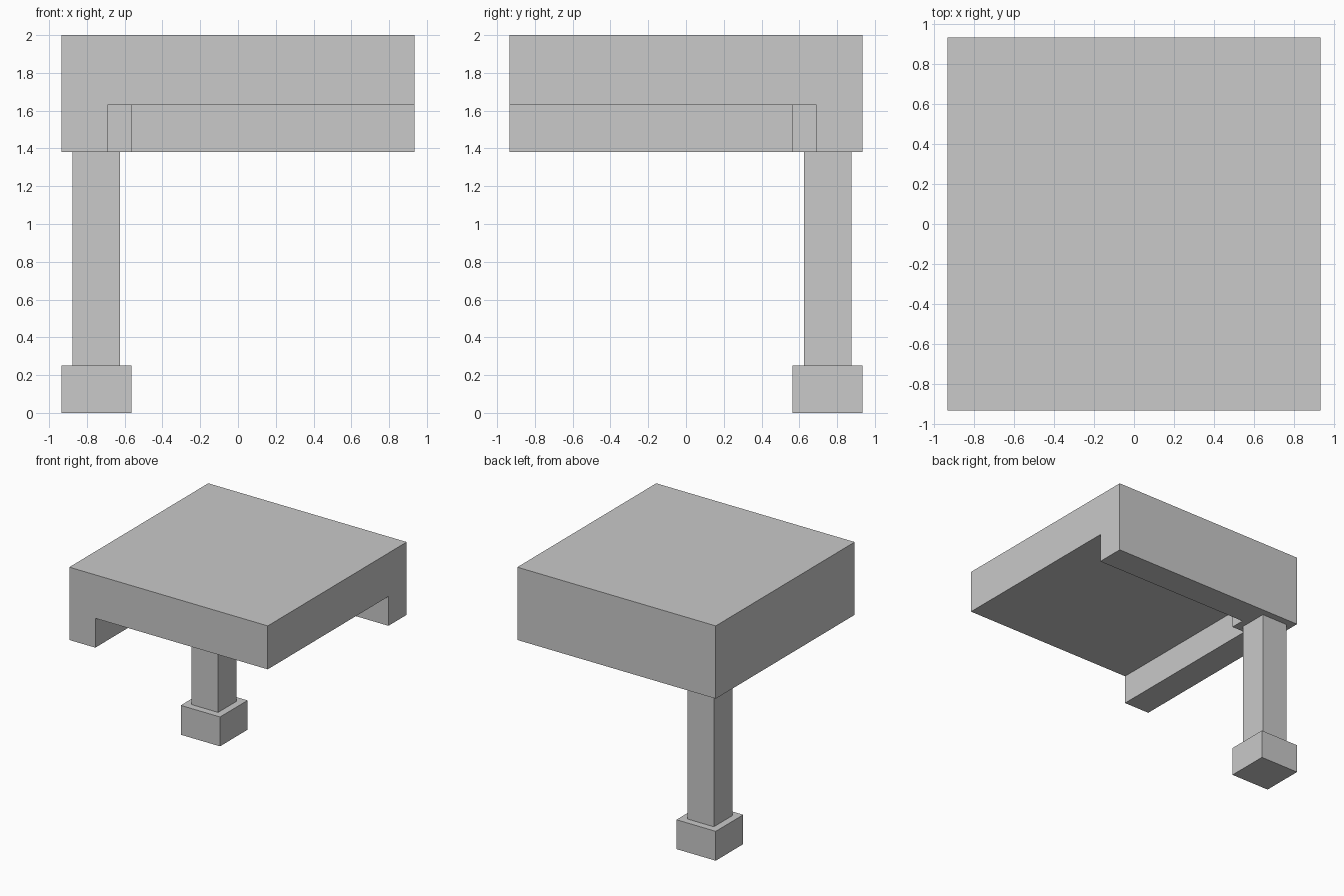
import bpy
import bmesh

cube = bpy.data.objects.get("Cube")
if cube:
    bpy.data.objects.remove(cube, do_unlink=True)

# Single plain grey
grey = bpy.data.materials.new("plain_grey")
grey.use_nodes = True
colour = (0.585, 0.585, 0.585, 1)
grey.diffuse_color = colour
grey.node_tree.nodes["Principled BSDF"].inputs["Base Color"].default_value = colour


def prism(name, outline, bottom, top):
    """Extrude a flat counter-clockwise outline from bottom to top."""
    bm = bmesh.new()
    face = bm.faces.new([bm.verts.new((x, y, bottom)) for x, y in outline])
    result = bmesh.ops.extrude_face_region(bm, geom=[face])
    raised = [v for v in result["geom"] if isinstance(v, bmesh.types.BMVert)]
    bmesh.ops.translate(bm, verts=raised, vec=(0, 0, top - bottom))
    bmesh.ops.recalc_face_normals(bm, faces=bm.faces)
    mesh = bpy.data.meshes.new(name)
    bm.to_mesh(mesh)
    bm.free()
    mesh.materials.append(grey)
    obj = bpy.data.objects.new(name, mesh)
    bpy.context.collection.objects.link(obj)
    return obj


def square(cx, cy, half):
    return [(cx - half, cy - half), (cx + half, cy - half),
            (cx + half, cy + half), (cx - half, cy + half)]


edge = 0.935      # half width of the slab
beam = 0.69       # inner side of the edge beams
corner = 0.565    # inner side of the corner block and foot
beam_bottom, beam_top = 1.38, 1.63
foot_top = 0.25
mid = (edge + corner) / 2

# Roof slab
prism("roof_slab", square(0, 0, edge), beam_top, 2)

# Edge beams along two sides, with the thicker block where they meet
prism("edge_beams", [
    (-edge, -edge), (-beam, -edge), (-beam, corner), (-corner, corner),
    (-corner, beam), (edge, beam), (edge, edge), (-edge, edge),
], beam_bottom, beam_top)

# Corner post and its foot
prism("corner_post", square(-mid, mid, 0.125), foot_top, beam_bottom)
prism("post_foot", square(-mid, mid, (edge - corner) / 2), 0, foot_top)
